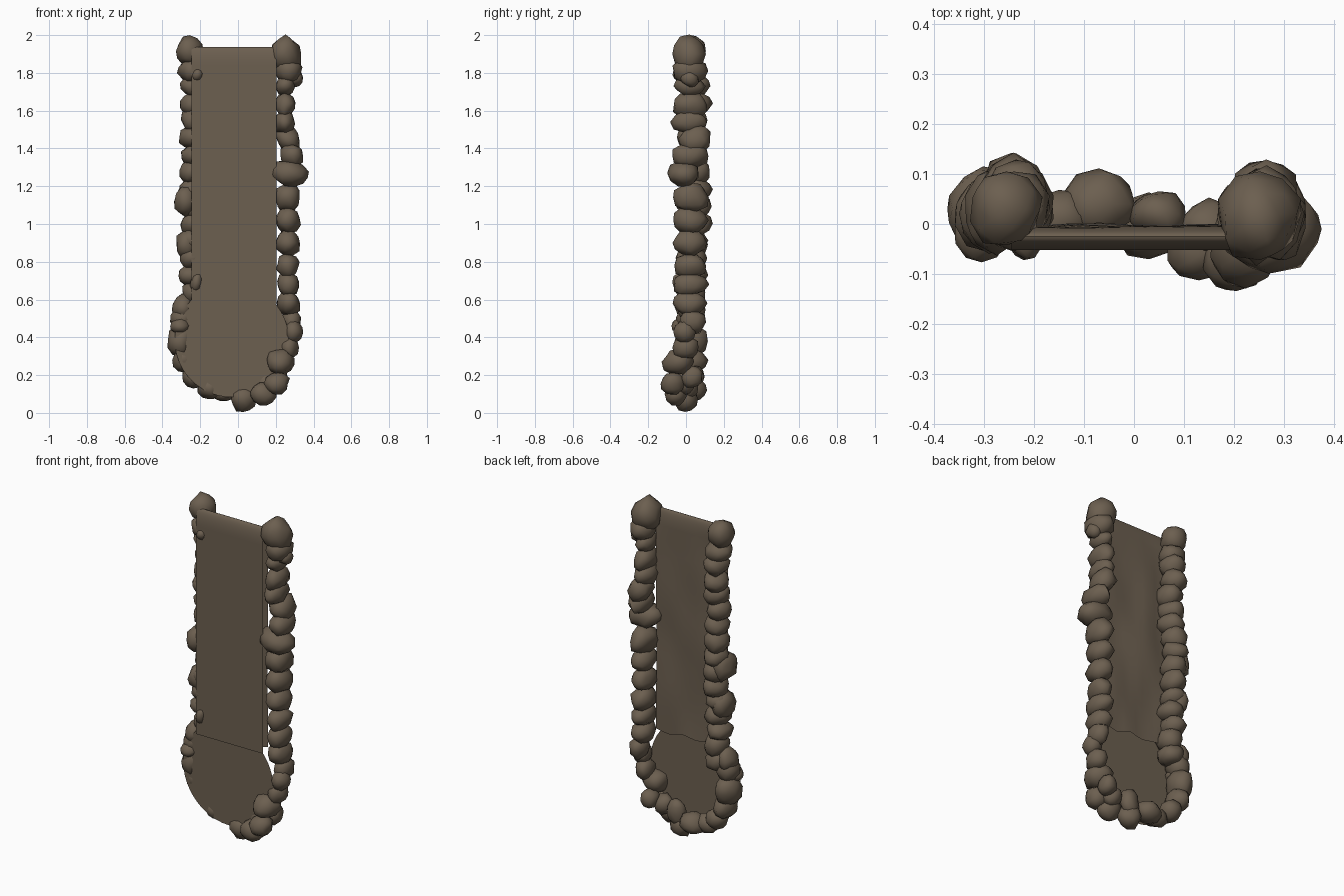
import bpy, bmesh, math, random
from mathutils import Vector, noise

random.seed(4)
stone = bpy.data.materials.new("brown_stone")
stone.diffuse_color = (0.15, 0.115, 0.08, 1)


def finish(name, bm, angle=40):
    me = bpy.data.meshes.new(name)
    bmesh.ops.recalc_face_normals(bm, faces=bm.faces)
    bm.to_mesh(me)
    bm.free()
    me.materials.append(stone)
    ob = bpy.data.objects.new(name, me)
    bpy.context.collection.objects.link(ob)
    bpy.ops.object.select_all(action='DESELECT')
    ob.select_set(True)
    bpy.context.view_layer.objects.active = ob
    bpy.ops.object.shade_smooth_by_angle(angle=math.radians(angle))
    return ob


def rock(bm, x, y, z, rx, ry, rz, tilt):
    """Lumpy, tilted pebble."""
    seed = Vector([random.uniform(-50, 50) for _ in range(3)])
    new = bmesh.ops.create_icosphere(bm, subdivisions=2, radius=1)["verts"]
    c, s = math.cos(tilt), math.sin(tilt)
    for v in new:
        d = v.co.normalized()
        p = d * (1.03 + 0.24 * noise.noise(d * 1.3 + seed))
        px, pz = p.x * rx, p.z * rz
        v.co = (x + px * c - pz * s, y + p.y * ry, z + px * s + pz * c)


def rock_group(name, rows):
    bm = bmesh.new()
    for r in rows:
        tilt = r[6] if len(r) > 6 else random.uniform(-0.3, 0.3)
        rock(bm, *r[:6], tilt)
    finish(name, bm, 60)


def strip(name, path, x0, x1, n, wave=None):
    """Sheet swept along x from a (y, z) profile."""
    bm = bmesh.new()
    grid = []
    for y, z in path:
        row = []
        for i in range(n + 1):
            x = x0 + (x1 - x0) * i / n
            dy, dz = wave(x, z) if wave else (0, 0)
            row.append(bm.verts.new((x, y + dy, z + dz)))
        grid.append(row)
    for a, b in zip(grid, grid[1:]):
        for i in range(n):
            bm.faces.new((a[i], a[i + 1], b[i + 1], b[i]))
    return finish(name, bm)


def arc(y, ry, a0, a1):
    """Quarter of the rounded lip, as (y, z) points."""
    return [(y + ry * math.cos(math.radians(t)), 1.84 + 0.098 * math.sin(math.radians(t)))
            for t in range(a0, a1, 10 if a1 > a0 else -10)]


# Falling water: front sheet curving in at the top lip
strip("water_sheet", [(-0.052, 0.58), (-0.052, 1.2)] + arc(-0.025, 0.027, 180, 80),
      -0.245, 0.203, 1)


# Uneven cliff face behind the water, curving forward to meet the lip
def cliff_wave(x, z):
    n = noise.noise(Vector((x * 7, z * 3, 2)))
    fade = min(1, max(0, (1.93 - z) / 0.15))
    return 0.015 * n * fade, (0.05 * n if z < 0.65 else 0)


strip("cliff_back", [(-0.006, 0.6 + 1.23 * i / 16) for i in range(16)] + arc(-0.025, 0.021, 0, 100),
      -0.245, 0.203, 10, cliff_wave)

# Round pool at the foot
bm = bmesh.new()
ring = [bm.verts.new((-0.033 + 0.302 * math.cos(t), -0.045, 0.385 + 0.302 * math.sin(t)))
        for t in [math.tau * i / 48 for i in range(48)]]
bm.faces.new(ring)
finish("pool", bm)

# Right bank: (x, y, z, rx, ry, rz, optional tilt)
rock_group("right_bank_rocks", [
    (0.252, 0.02, 1.90, .08, .09, .095, 0), (0.265, 0.02, 1.81, .068, .097, .068),
    (0.30, 0.02, 1.77, .04, .05, .045),
    (0.25, 0.015, 1.73, .052, .078, .055), (0.25, 0.02, 1.63, .055, .09, .065),
    (0.245, 0.02, 1.54, .054, .092, .062), (0.265, 0.05, 1.45, .062, .085, .072, 0.5),
    (0.285, 0.02, 1.36, .062, .095, .065), (0.27, -0.01, 1.27, .10, .085, .066, -0.25),
    (0.265, 0.025, 1.14, .066, .095, .078, 0), (0.265, 0.02, 1.02, .064, .088, .07),
    (0.265, 0.02, 0.90, .06, .088, .07), (0.265, 0.025, 0.78, .06, .083, .065),
    (0.265, 0.02, 0.68, .06, .093, .06), (0.268, 0.02, 0.58, .062, .085, .065),
    (0.285, 0.035, 0.48, .05, .07, .065)])

# Left bank
rows = [(-0.255, 0.03, 1.915, .072, .075, .078, 0), (-0.24, 0.03, 1.81, .072, .08, .062)]
for i in range(14):
    z = 1.73 - i * 0.091
    rows.append((-0.228 - random.uniform(0, .022), 0.035 + random.uniform(-.012, .02), z,
                 .068, .078, random.uniform(.058, .07)))
rows += [(-0.215, -0.03, 1.79, .03, .04, .035, -0.5), (-0.22, -0.03, 0.69, .03, .04, .055, -0.3),
         (-0.275, 0.03, 1.12, .066, .085, .085, 0), (-0.272, 0.03, 0.89, .058, .08, .08, 0)]
rock_group("left_bank_rocks", rows)

# Ring of rocks around the pool
rock_group("pool_rocks", [
    (-0.29, 0.02, 0.56, .055, .07, .07), (-0.295, 0.02, 0.50, .062, .07, .07),
    (-0.305, -0.02, 0.46, .05, .055, .04), (-0.302, 0.03, 0.38, .07, .085, .085),
    (-0.285, 0.03, 0.28, .06, .08, .07), (-0.235, 0.03, 0.19, .06, .07, .058),
    (-0.15, 0.01, 0.13, .06, .06, .055), (-0.07, 0.04, 0.12, .075, .07, .06),
    (0.03, -0.005, 0.071, .066, .065, .066, 0), (0.05, 0.02, 0.15, .055, .05, .075),
    (0.13, -0.055, 0.10, .068, .06, .06), (0.205, -0.07, 0.155, .066, .064, .06),
    (0.15, -0.005, 0.16, .06, .05, .06), (0.215, 0.03, 0.19, .05, .06, .055),
    (0.225, -0.04, 0.27, .075, .083, .07), (0.27, 0.0, 0.345, .05, .07, .06),
    (0.295, -0.01, 0.43, .048, .06, .06)])
